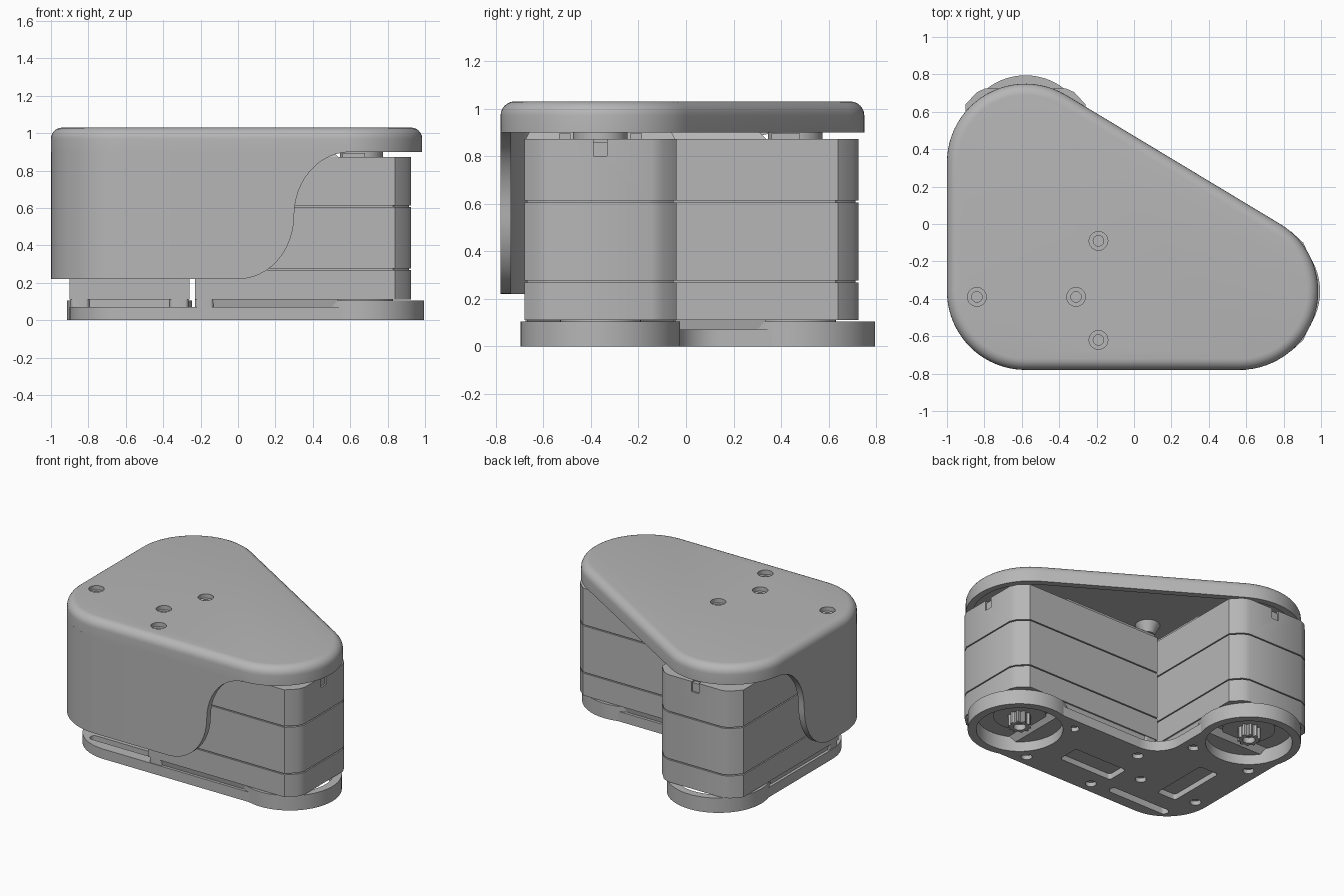
import bpy, bmesh, math
from mathutils import Matrix, Vector

cube = bpy.data.objects.get("Cube")
if cube:
    bpy.data.objects.remove(cube, do_unlink=True)

grey = bpy.data.materials.new("plain grey")
grey.use_nodes = True
GREY = (0.47, 0.47, 0.47, 1)
grey.diffuse_color = GREY
grey.node_tree.nodes["Principled BSDF"].inputs["Base Color"].default_value = GREY


def finish(name, bm, matrix=None):
    bmesh.ops.recalc_face_normals(bm, faces=bm.faces)
    mesh = bpy.data.meshes.new(name)
    bm.to_mesh(mesh)
    bm.free()
    mesh.materials.append(grey)
    if matrix:
        mesh.transform(matrix)
    ob = bpy.data.objects.new(name, mesh)
    bpy.context.collection.objects.link(ob)
    return ob


def loft(name, loops, closed=False, matrix=None):
    """Skin equal-length loops of 3D points, capping the ends or closing round."""
    bm = bmesh.new()
    rows = [[bm.verts.new(p) for p in loop] for loop in loops]
    pairs = list(zip(rows, rows[1:]))
    for a, b in pairs:
        for i in range(len(a)):
            j = (i + 1) % len(a)
            bm.faces.new((a[i], a[j], b[j], b[i]))
    bm.faces.new(rows[0])
    bm.faces.new(rows[-1])
    return finish(name, bm, matrix)


def at_z(points, z):
    return [(x, y, z) for x, y in points]


def prism(name, points, z0, z1, matrix=None):
    return loft(name, [at_z(points, z0), at_z(points, z1)], matrix=matrix)


def arc(c, r, a0, a1, n=20):
    angles = [math.radians(a0 + (a1 - a0) * i / n) for i in range(n + 1)]
    return [(c[0] + r * math.cos(a), c[1] + r * math.sin(a)) for a in angles]


def circle(c, r, n=40):
    return arc(c, r, 0, 360, n)[:-1]


def rect(x0, x1, y0, y1):
    return [(x0, y0), (x1, y0), (x1, y1), (x0, y1)]


def rounded(x0, x1, y0, y1, r):
    return (arc((x1 - r, y0 + r), r, -90, 0, 6) + arc((x1 - r, y1 - r), r, 0, 90, 6)
            + arc((x0 + r, y1 - r), r, 90, 180, 6) + arc((x0 + r, y0 + r), r, 180, 270, 6))


def cut(ob, cutters):
    for c in cutters:
        mod = ob.modifiers.new("cut", 'BOOLEAN')
        mod.operation, mod.solver, mod.object = 'DIFFERENCE', 'EXACT', c
        bpy.context.view_layer.objects.active = ob
        bpy.ops.object.modifier_apply(modifier=mod.name)
        bpy.data.objects.remove(c, do_unlink=True)


# Cover: rounded triangle lid, hollow below, with a filleted top edge
BACK, CORNER, RIGHT = (-0.58, 0.33), (-0.58, -0.36), (0.565, -0.36)
slope = math.degrees(math.atan2(RIGHT[0] - BACK[0], BACK[1] - RIGHT[1]))


def lid_outline(inset):
    r = 0.42 - inset
    return (arc(CORNER, r, 180, 270) + arc(RIGHT, r, -90, slope, 30)
            + arc(BACK, r, slope, 180, 24))


UNDER, RIM, TOP, FILLET = 0.97, 0.9, 1.03, 0.06
steps = [(UNDER, 0.045), (RIM, 0.045), (RIM, 0)]
for i in range(7):
    a = math.radians(15 * i)
    steps.append((TOP - FILLET + FILLET * math.sin(a), FILLET * (1 - math.cos(a))))
cover = loft("cover_lid", [at_z(lid_outline(d), z) for z, d in steps])

# Cover screws: counterbores above, tapered bosses below
for c in [(-0.84, -0.39), (-0.31, -0.39), (-0.19, -0.09), (-0.19, -0.62)]:
    cut(cover, [prism("bore", circle(c, 0.05), 1.0, 1.1),
                prism("hole", circle(c, 0.028), 0.975, 1.05)])
    loft("cover_boss", [at_z(circle(c, 0.08), UNDER), at_z(circle(c, 0.045), RIM)])

# Skirt: wall round the front left corner whose lower edge sweeps up at both ends
SKIRT_Z = 0.22


def skirt_bottom(t):
    """Height of the lower edge, t running from 0 at the low end to 1 at the lid."""
    t = min(max(t, 0), 1)
    low, high = SKIRT_Z, RIM
    mid = 0.5 * (low + high)
    if t < 0.5:
        return low + (mid - low) * (1 - math.sqrt(1 - (2 * t) ** 2))
    return high - (high - mid) * (1 - math.sqrt(1 - (2 - 2 * t) ** 2))


def ease(n):
    return [0.5 - 0.5 * math.cos(math.pi * i / n) for i in range(n + 1)]


def s_steps():
    half = [0.5 * math.sin(math.pi / 2 * i / 12) for i in range(13)]
    return half + [1 - t for t in reversed(half[:-1])]


def skirt_line(inset):
    r = 0.42 - inset
    front = [(0.6 * t, CORNER[1] - r, t) for t in reversed(s_steps())]
    bend = [(x, y, 0) for x, y in arc(CORNER, r, 270, 180, 24)]
    side = []
    for t in s_steps():
        y = -0.2 + 0.6 * t
        bulge = max(0, y - BACK[1])
        side.append((BACK[0] - math.sqrt(r * r - bulge * bulge), y, t))
    return front + bend + side


outer, inner = skirt_line(0), skirt_line(0.045)
sections = []
for (x, y, t), (u, v, _) in zip(outer, inner):
    z, top = skirt_bottom(t), RIM + 0.005
    sections.append([(x, y, z), (x, y, top), (u, v, top), (u, v, z)])
loft("cover_skirt", sections)

# Base plate: L shape with rounded lobes and a curved inner corner
SHAFTS = {"right": ((0.66, -0.36), 0), "back": ((-0.58, 0.46), 90)}
LOBE, PLATE = 0.32, 0.07
right_c, back_c = SHAFTS["right"][0], SHAFTS["back"][0]
bend_r = 0.18
outline = (arc(CORNER, LOBE, 180, 270) + arc(right_c, LOBE, -90, 90, 32)
           + arc((CORNER[0] + LOBE + bend_r, CORNER[1] + LOBE + bend_r), bend_r, 270, 180, 12)
           + arc(back_c, LOBE, 0, 180, 32))
base = prism("base_plate", outline, 0, PLATE)
cutters = [prism("ring_hole", circle(c, 0.28), -0.1, 0.2) for c in (right_c, back_c)]
cutters += [prism("pocket", rounded(*b, 0.02), -0.1, 0.04)
            for b in [(-0.2, 0.22, -0.48, -0.32), (-0.69, -0.54, -0.41, 0.02)]]
cutters.append(prism("slot", rounded(-0.76, -0.28, -0.6, -0.54, 0.028), -0.1, 0.2))
screws = [(x, y) for x in (0.4, -0.14) for y in (-0.13, -0.6)]
screws += [(x, y) for x in (-0.35, -0.81) for y in (0.18, -0.35)]
cutters += [prism("screw_hole", circle(c, 0.036, 20), -0.1, 0.03) for c in screws]
cut(base, cutters)

# Base rings under each shaft
for side, (c, turn) in SHAFTS.items():
    ring = prism(side + "_base_ring", circle(c, 0.335, 64), 0, 0.105)
    cut(ring, [prism("ring_bore", circle(c, 0.28, 64), -0.1, 0.2)])


def body_outline(inset):
    """Motor case seen from above, shaft at the origin, chamfered shaft end."""
    w, end, back, ch = 0.32 - inset, 0.265 - inset, -0.89 + inset, 0.085
    return [(back, -w), (end - ch, -w), (end - 0.02, -w + 0.06), (end, -w + ch + 0.02),
            (end, w - ch - 0.02), (end - 0.02, w - 0.06), (end - ch, w), (back, w)]


# Two identical motors, one turned a quarter
for side, (c, turn) in SHAFTS.items():
    place = Matrix.Translation(Vector((*c, 0))) @ Matrix.Rotation(math.radians(turn), 4, 'Z')

    # Case in three layers with fine seams
    prism(side + "_motor_core", body_outline(0.012), 0.12, 0.86, place)
    for part, z0, z1 in [("bottom", 0.11, 0.268), ("middle", 0.276, 0.605), ("top", 0.613, 0.872)]:
        layer = prism(f"{side}_motor_{part}", body_outline(0), z0, z1, place)
        if part == "top":
            cut(layer, [prism("notch", rect(0.225, 0.3, -0.028, 0.028), 0.8, 0.9, place)])
    for z in (0.82, 0.85):
        prism(side + "_motor_plug_rib", rect(0.22, 0.25, -0.028, 0.028), z, z + 0.008, place)

    # Raised pads above and below the rear of the case
    loft(side + "_motor_lower_pad", [at_z(rect(-0.86, -0.16, -0.3, 0.3), PLATE),
                                     at_z(rect(-0.86, -0.12, -0.31, 0.31), 0.115)], matrix=place)
    loft(side + "_motor_upper_pad", [at_z(rect(-0.88, -0.12, -0.315, 0.315), 0.87),
                                     at_z(rect(-0.88, -0.15, -0.3, 0.3), RIM)], matrix=place)
    for v in (-0.265, 0.265):
        prism(side + "_motor_foot", rounded(-0.89, -0.79, v - 0.05, v + 0.05, 0.02),
              PLATE, 0.115, place)
    for v in (-0.15, 0.15):
        prism(side + "_motor_top_tab", rect(-0.1, 0.02, v - 0.025, v + 0.025), 0.86, 0.895, place)

    # Idler disc above, shaft flange and toothed shaft below
    prism(side + "_top_horn", circle((0, 0), 0.115), 0.86, UNDER, place)
    prism(side + "_shaft_flange", circle((0, 0), 0.17), 0.1, 0.12, place)
    teeth = [(r * math.cos(math.pi * i / 20), r * math.sin(math.pi * i / 20))
             for i in range(40) for r in [0.075 if i % 4 < 2 else 0.062]]
    shaft = prism(side + "_toothed_shaft", teeth, 0.02, 0.11, place)
    cut(shaft, [prism("shaft_hole", circle((0, 0), 0.04), -0.1, 0.06, place)])

# Smooth the rounded surfaces and keep the edges crisp
bpy.ops.object.select_all(action='DESELECT')
for ob in bpy.context.collection.objects:
    if ob.type == 'MESH' and grey.name in ob.data.materials:
        ob.select_set(True)
        bpy.context.view_layer.objects.active = ob
bpy.ops.object.shade_smooth_by_angle(angle=math.radians(30))
